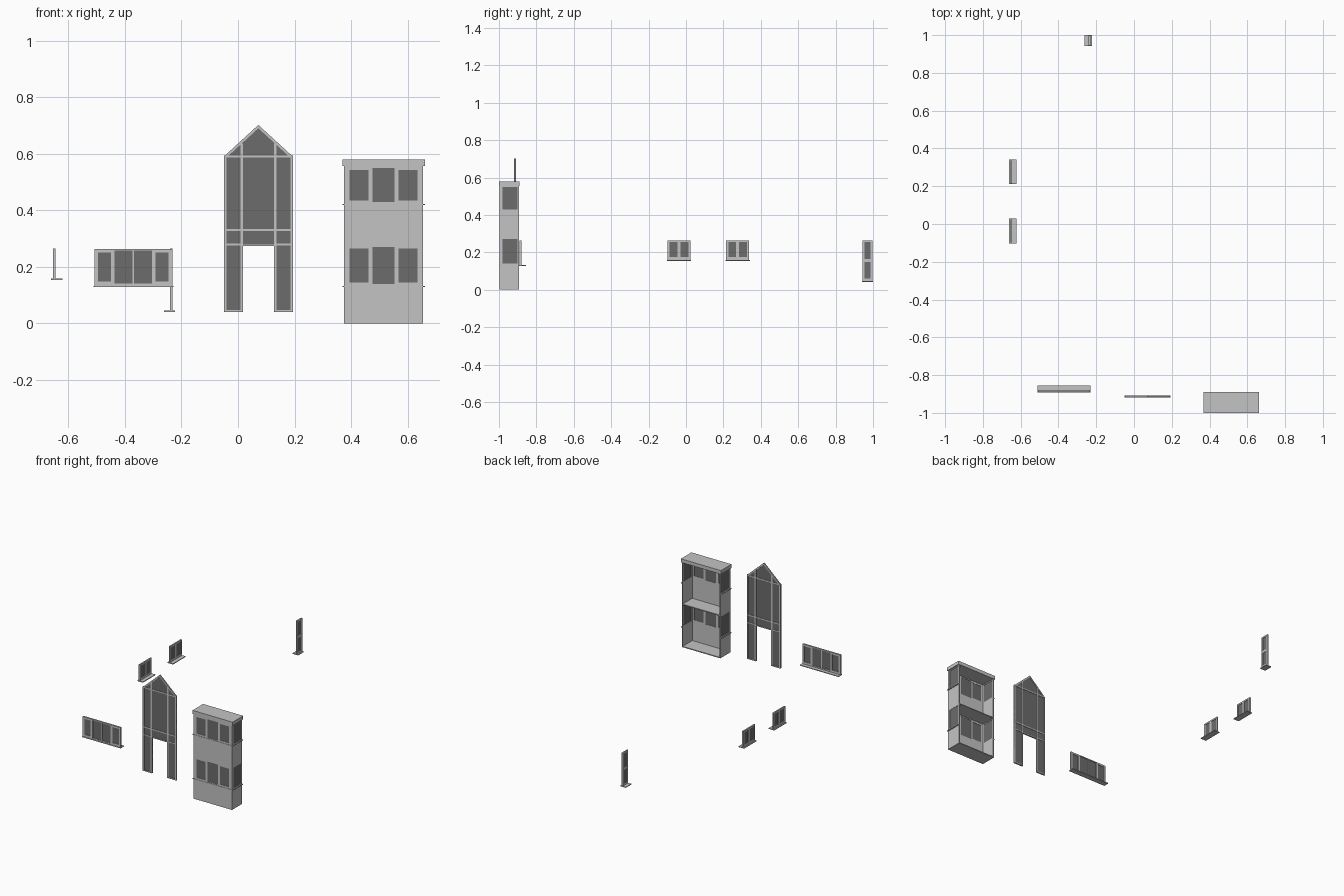
import bpy, bmesh
from mathutils import Matrix

if "Cube" in bpy.data.objects:
    bpy.data.objects.remove(bpy.data.objects["Cube"], do_unlink=True)


def material(name, value):
    m = bpy.data.materials.new(name)
    m.use_nodes = True
    col = (value, value, value, 1)
    m.diffuse_color = col
    m.node_tree.nodes["Principled BSDF"].inputs["Base Color"].default_value = col
    return m


FRAME = material("light grey frame", 0.55)
GLASS = material("dark grey glass", 0.15)
FLAT = Matrix.Identity(4)
TURNED = Matrix.Rotation(1.5707963, 4, "Z")   # local x runs along world y


def finish(name, bm, mat, turn=FLAT):
    bmesh.ops.transform(bm, matrix=turn, verts=bm.verts)
    bmesh.ops.recalc_face_normals(bm, faces=bm.faces)
    me = bpy.data.meshes.new(name)
    bm.to_mesh(me)
    bm.free()
    me.materials.append(mat)
    ob = bpy.data.objects.new(name, me)
    bpy.context.scene.collection.objects.link(ob)
    return ob


def add_box(bm, x0, x1, y0, y1, z0, z1):
    vs = bmesh.ops.create_cube(bm, size=1)["verts"]
    for v in vs:
        v.co.x = x0 if v.co.x < 0 else x1
        v.co.y = y0 if v.co.y < 0 else y1
        v.co.z = z0 if v.co.z < 0 else z1


def boxes(name, items, mat, turn=FLAT):
    bm = bmesh.new()
    for b in items:
        add_box(bm, *b)
    return finish(name, bm, mat, turn)


def prism(bm, pts, y0, y1):
    """Extrude an x-z outline along y."""
    f = bm.faces.new([bm.verts.new((x, y0, z)) for x, z in pts])
    new = bmesh.ops.extrude_face_region(bm, geom=[f])["geom"]
    for v in new:
        if isinstance(v, bmesh.types.BMVert):
            v.co.y = y1


def framed_window(name, x0, x1, z0, z1, y0, y1, panes, turn=FLAT):
    """Flat panel pierced by panes (x0, x1, z0, z1) set just inside it."""
    parts = []
    xs = sorted({x0, x1, *[p[0] for p in panes], *[p[1] for p in panes]})
    for a, b in zip(xs, xs[1:]):
        mid = (a + b) / 2
        z = z0
        for p in sorted((p for p in panes if p[0] < mid < p[1]), key=lambda p: p[2]):
            parts.append((a, b, y0, y1, z, p[2]))
            z = p[3]
        parts.append((a, b, y0, y1, z, z1))
    boxes(name + "_frame", parts, FRAME, turn)
    t = (y1 - y0) * 0.3
    boxes(name + "_glass", [(a, b, y0 + t, y1 - t, c, d) for a, b, c, d in panes],
          GLASS, turn)


# Bay: hollow box open at the back, with two glazed storeys
L, R, F, B, T = 0.375, 0.655, -0.998, -0.892, 0.006
shell = [(L, R, F, B, 0, T), (L, R, F, B, 0.278, 0.284),
         (L - T, R + T, F - 0.002, B + 0.002, 0.556, 0.58)]
for z0, z1 in ((T, 0.13), (0.284, 0.42)):
    shell += [(L, R, F, F + T, z0, z1), (L, L + T, F + T, B, z0, z1),
              (R - T, R, F + T, B, z0, z1)]
boxes("bay_walls", shell, FRAME)

for level, z0, z1 in (("lower", 0.13, 0.278), ("upper", 0.42, 0.556)):
    a, b = z0 + 0.015, z1 - 0.013
    framed_window("bay_%s_front" % level, L, R, z0, z1, F, F + T,
                  [(0.395, 0.462, a, b), (0.476, 0.554, a - 0.006, b + 0.006),
                   (0.568, 0.635, a, b)])
    for side, x in (("right", L), ("left", R - T)):
        framed_window("bay_%s_%s" % (level, side), F + T, B, z0, z1, -x - T, -x,
                      [(-0.982, -0.902, z0 + 0.01, z1 - 0.006)], TURNED)
    # Sill band around three sides
    s = (z0 - 0.002, z0 + 0.003)
    boxes("bay_%s_sill" % level,
          [(L - T, R + T, F - 0.002, F + T, *s), (L - T, L + T, F + T, B, *s),
           (R - T, R + T, F + T, B, *s)], FRAME)

# Gabled entrance window with a doorway
C, W, Y0, Y1 = 0.072, 0.122, -0.919, -0.909
SHOULDER, APEX, FOOT, DOOR = 0.59, 0.702, 0.04, 0.055
bm = bmesh.new()
prism(bm, [(C - W, FOOT), (C - DOOR, FOOT), (C - DOOR, 0.276), (C + DOOR, 0.276),
           (C + DOOR, FOOT), (C + W, FOOT), (C + W, SHOULDER), (C, APEX),
           (C - W, SHOULDER)], Y0 + 0.003, Y1 - 0.003)
finish("entrance_glass", bm, GLASS)

bm = bmesh.new()
for s in (-1, 1):
    def bar(a, b, z0, z1):
        add_box(bm, *sorted((C + s * a, C + s * b)), Y0, Y1, z0, z1)
    bar(W - 0.009, W, FOOT, SHOULDER)
    bar(DOOR, DOOR + 0.009, FOOT, 0.637)
    bar(DOOR, W, FOOT, FOOT + 0.007)
    bar(DOOR, W, 0.276, 0.283)
    bar(0, DOOR, 0.274, 0.279)
    bar(0, W, 0.326, 0.334)
    bar(0, W, 0.586, 0.594)
    prism(bm, [(C + s * W, SHOULDER), (C, APEX), (C, APEX - 0.012),
               (C + s * W, SHOULDER - 0.012)], Y0, Y1)
finish("entrance_frame", bm, FRAME)

# Wide four-pane window with a deep sill behind
framed_window("wide_window", -0.508, -0.232, 0.132, 0.263, -0.89, -0.879,
              [(-0.495, -0.449, 0.148, 0.251), (-0.436, -0.373, 0.141, 0.257),
               (-0.367, -0.304, 0.141, 0.257), (-0.291, -0.245, 0.148, 0.251)])
boxes("wide_window_sill", [(-0.511, -0.229, -0.893, -0.856, 0.128, 0.133)], FRAME)

# Pair of small side windows
for name, y in (("middle", -0.037), ("rear", 0.276)):
    framed_window(name + "_side_window", y - 0.061, y + 0.061, 0.158, 0.264,
                  0.645, 0.654,
                  [(y - 0.05, y - 0.008, 0.174, 0.254),
                   (y + 0.008, y + 0.05, 0.174, 0.254)], TURNED)
    boxes(name + "_side_window_sill",
          [(y - 0.065, y + 0.065, 0.621, 0.662, 0.154, 0.159)], FRAME, TURNED)

# Narrow tall window at the back
framed_window("tall_window", 0.944, 0.998, 0.045, 0.264, 0.231, 0.24,
              [(0.954, 0.987, 0.06, 0.149), (0.954, 0.987, 0.165, 0.254)], TURNED)
boxes("tall_window_sill", [(0.942, 1.0, 0.222, 0.262, 0.041, 0.046)], FRAME, TURNED)
